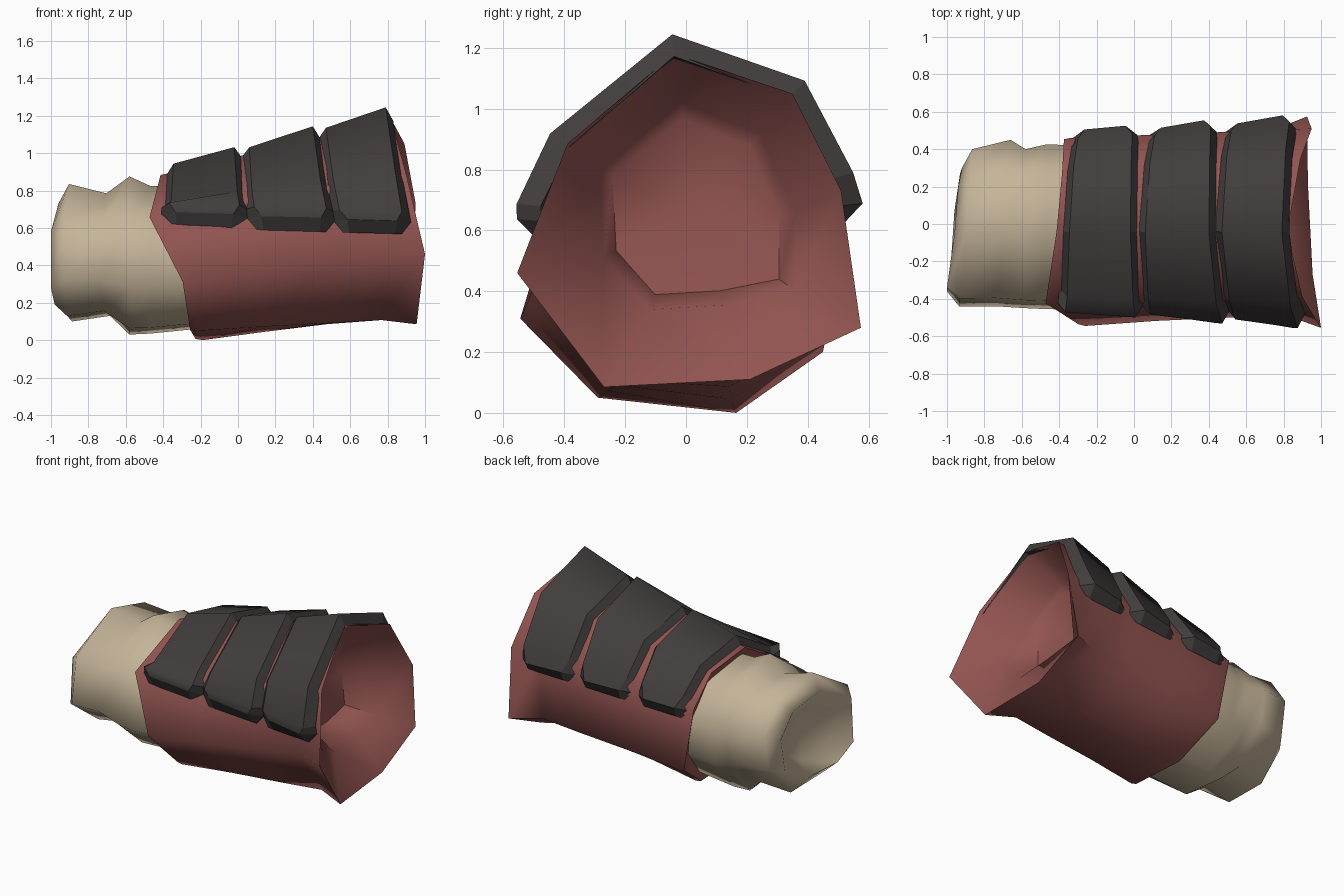
import bpy, bmesh, math
from mathutils import Vector as V

if "Cube" in bpy.data.objects:
    bpy.data.objects.remove(bpy.data.objects["Cube"])


def material(name, rgb):
    m = bpy.data.materials.new(name)
    m.diffuse_color = (*rgb, 1)
    m.use_nodes = True
    m.node_tree.nodes["Principled BSDF"].inputs["Base Color"].default_value = m.diffuse_color
    return m


RED = material("red_leather", (0.29, 0.09, 0.082))
BEIGE = material("beige_cloth", (0.56, 0.46, 0.32))
DARK = material("dark_plate", (0.054, 0.047, 0.047))


def finish(name, bm, mat, angle):
    bmesh.ops.recalc_face_normals(bm, faces=bm.faces)
    me = bpy.data.meshes.new(name)
    bm.to_mesh(me)
    bm.free()
    me.materials.append(mat)
    ob = bpy.data.objects.new(name, me)
    bpy.context.collection.objects.link(ob)
    bpy.context.view_layer.objects.active = ob
    ob.select_set(True)
    if angle:
        bpy.ops.object.shade_smooth_by_angle(angle=math.radians(angle))
    ob.select_set(False)
    return ob


def loft(name, rings, mat, angle, tips):
    """Skin closed rings and close both ends with a fan to a tip point."""
    bm = bmesh.new()
    vr = [[bm.verts.new(p) for p in r] for r in rings]
    n = len(rings[0])
    for a, b in zip(vr, vr[1:]):
        for i in range(n):
            j = (i + 1) % n
            bm.faces.new((a[i], a[j], b[j], b[i]))
    for ring, tip in zip((vr[0], vr[-1]), tips):
        t = bm.verts.new(tip)
        for i in range(n):
            bm.faces.new((ring[i], ring[(i + 1) % n], t))
    return finish(name, bm, mat, angle)


def shrink(ring, k, dx):
    c = sum((V(p) for p in ring), V()) / len(ring)
    return [c + (V(p) - c) * k + V((dx, 0, 0)) for p in ring]


# Sleeve: slanted eight-sided ends, in order top, back, bottom, front
LEFT = [V(p) for p in ((-.38, -.04, .89), (-.35, .28, .83), (-.34, .46, .64), (-.26, .45, .2),
                       (-.19, .165, 0), (-.22, -.29, .05), (-.26, -.545, .31), (-.44, -.43, .66))]
RIGHT = [V(p) for p in ((.82, -.04, 1.18), (.89, .35, 1.05), (.95, .51, .73), (.925, .575, .28),
                        (.93, .21, .11), (.955, -.27, .085), (1, -.555, .46), (.9, -.39, .885))]
INNER = [V(p) for p in ((.58, -.015, 1.02), (.60, .245, .915), (.64, .36, .65), (.78, .36, .40),
                        (.80, .135, .355), (.80, -.12, .34), (.78, -.27, .51), (.62, -.285, .80))]


def span(t, pinch):
    """Ring between the two ends, its lower half pulled in before the flare."""
    ring = [a.lerp(b, t) for a, b in zip(LEFT, RIGHT)]
    for i in (3, 4, 5, 6):
        side = 1 if ring[i].y > 0 else -1
        ring[i] += V((0, -pinch * side, pinch * .4))
    return ring


lip = [p + V((-.035, 0, 0)) for p in shrink(LEFT, .985, 0)]
floor = [V((.56 + .12 * max(0, .6 - p.z), p.y * .85, p.z * .85 + .1)) for p in INNER]
loft("sleeve", [shrink(lip, .88, .03), lip, LEFT, span(.3, .03), span(.6, .05), span(.84, .07),
                RIGHT, INNER, floor], RED, 62, [(-.3, 0, .45), (.55, .02, .67)])

# Cloth cuff: wrinkled tube with a rounded, slightly hollow slanted end
UNIT = ((-.1, 1), (.65, .8), (1, .25), (.9, -.4), (.4, -1), (-.4, -.92), (-1, -.4), (-.9, .45))


def cuff_ring(x, y0, y1, z0, z1, slant):
    return [V((x + slant * u, (y0 + y1) / 2 + u * (y1 - y0) / 2, (z0 + z1) / 2 + w * (z1 - z0) / 2))
            for u, w in UNIT]


rim = [V(p) for p in ((-.96, -.05, .73), (-.94, .2, .68), (-.92, .3, .52), (-.93, .27, .3),
                      (-.96, .07, .19), (-.98, -.22, .19), (-1, -.36, .28), (-1, -.34, .58))]
cuff = [shrink(rim, .65, .07), rim,
        cuff_ring(-.90, -.44, .40, .1, .835, .035), cuff_ring(-.70, -.44, .45, .13, .785, .04),
        cuff_ring(-.58, -.45, .40, .03, .875, .0), cuff_ring(-.47, -.455, .425, .035, .825, .0),
        cuff_ring(-.22, -.46, .42, .06, .82, .0)]
loft("cuff", cuff, BEIGE, 75, [(-.86, 0, .46), (-.22, 0, .45)])


# Armour plates: wrap over the upper half of the sleeve
def between(i, j, t_left, t_right):
    return LEFT[i].lerp(LEFT[j], t_left), RIGHT[i].lerp(RIGHT[j], t_right)


# Lengthwise lines on the sleeve, front to back
RAILS = (between(7, 6, -.02, .6), between(7, 0, .2, .0), between(0, 7, 0, 0),
         between(1, 0, 0, 0), between(2, 1, .25, .14), between(2, 3, .04, .1))


def on_sleeve(rail, x, out, dz):
    a, b = rail
    p = a.lerp(b, (x - a.x) / (b.x - a.x))
    d = V((0, p.y, p.z - .5 - .12 * x)).normalized()
    return p + d * out + V((0, 0, dz))


def plate(name, left, right, rise):
    """left and right hold edge x at front, top and back; rise is the thickness at each edge."""
    bm = bmesh.new()
    rows = []
    # rail, place from front (0) to top (1) to back (2), drop, corner cut, raised
    for rail, w, dz, cut, up in ((0, 0, -.065, .05, 0), (0, 0, 0, .0, 1), (0, .1, .05, 0, 1),
                                 (1, .5, 0, 0, 1), (2, 1, 0, 0, 1), (3, 1.5, 0, 0, 1),
                                 (4, 2, 0, 0, 1), (5, 2, 0, 0, 1), (5, 2, -.06, .05, 0)):
        i, f = (0, w) if w < 1 else (1, w - 1)
        x0, x1 = (e[i] + (e[i + 1] - e[i]) * f for e in (left, right))
        corner = .035 if up and dz == 0 and rail in (0, 5) else 0
        inset = .04 + corner if up else cut + .035
        row = []
        for x, out in ((x0 + cut, -.01), (x0 + inset, rise[0]),
                       (x1 - inset, rise[1]), (x1 - cut, -.01)):
            row.append(bm.verts.new(on_sleeve(RAILS[rail], x, out if up else .005, dz)))
        rows.append(row)
    for r, (a, b) in enumerate(zip(rows, rows[1:])):
        for i in range(3):
            f = bm.faces.new((a[i], a[i + 1], b[i + 1], b[i]))
            f.smooth = i == 1 and 0 < r < 7
        bm.faces.new((a[0], b[0], b[3], a[3]))
    for row in (rows[0], rows[-1]):
        bm.faces.new(row)
    finish(name, bm, DARK, None)


plate("wrist_plate", (-.41, -.385, -.34), (.05, .02, .03), (.045, .055))
plate("middle_plate", (.05, .02, .07), (.52, .44, .45), (.035, .065))
plate("elbow_plate", (.51, .43, .48), (.925, .83, .87), (.04, .072))
